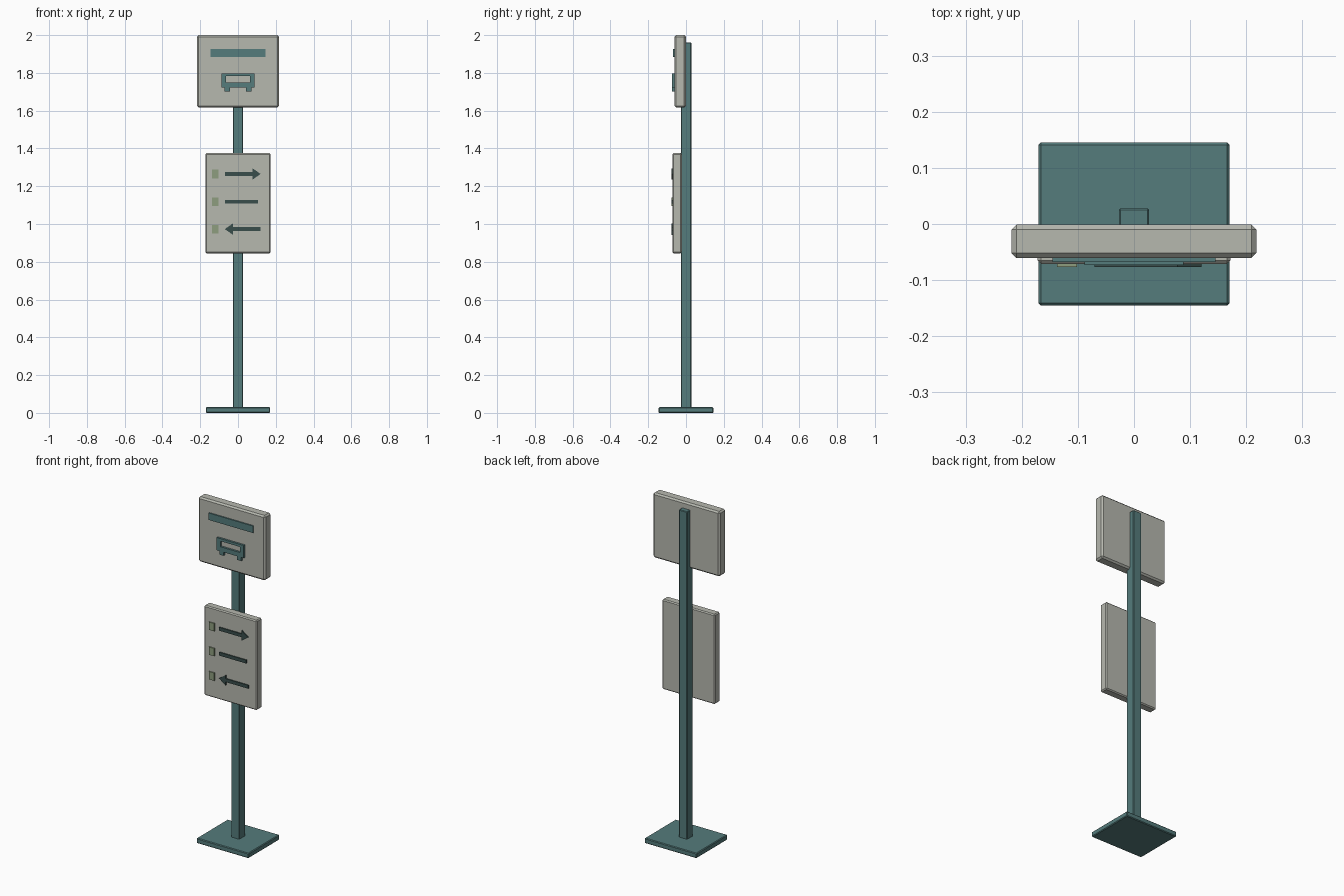
import bpy, bmesh

if "Cube" in bpy.data.objects:
    bpy.data.objects.remove(bpy.data.objects["Cube"])


def material(name, rgb):
    m = bpy.data.materials.new(name)
    m.diffuse_color = (*rgb, 1)
    m.use_nodes = True
    m.node_tree.nodes["Principled BSDF"].inputs["Base Color"].default_value = m.diffuse_color
    return m


TEAL = material("teal_paint", (0.09, 0.20, 0.20))
PALE = material("pale_panel", (0.47, 0.48, 0.43))
DARK = material("dark_marking", (0.04, 0.075, 0.07))
GREEN = material("green_marking", (0.27, 0.34, 0.21))


def finish(bm, name, mat):
    bmesh.ops.recalc_face_normals(bm, faces=bm.faces)
    me = bpy.data.meshes.new(name)
    bm.to_mesh(me)
    bm.free()
    me.materials.append(mat)
    ob = bpy.data.objects.new(name, me)
    bpy.context.collection.objects.link(ob)
    return ob


def box(name, x, y, z, mat, bevel=0.0):
    """Box from (min, max) ranges with an optional flat chamfer."""
    bm = bmesh.new()
    bmesh.ops.create_cube(bm, size=1)
    for v in bm.verts:
        for i, (a, b) in enumerate((x, y, z)):
            v.co[i] = (a + b) / 2 + v.co[i] * (b - a)
    if bevel:
        bmesh.ops.bevel(bm, geom=bm.edges[:], offset=bevel, segments=1,
                        affect='EDGES', profile=0.5)
    return finish(bm, name, mat)


def plate(name, outline, y, mat):
    """Extrude an x/z outline between two y values."""
    bm = bmesh.new()
    face = bm.faces.new([bm.verts.new((px, y[0], pz)) for px, pz in outline])
    ext = bmesh.ops.extrude_face_region(bm, geom=[face], use_keep_orig=True)
    for g in ext["geom"]:
        if isinstance(g, bmesh.types.BMVert):
            g.co.y = y[1]
    return finish(bm, name, mat)


# Stand
box("base_plate", (-.17, .17), (-.145, .145), (0, .03), TEAL, .004)
box("post", (-.027, .027), (-.027, .028), (.02, 1.962), TEAL, .003)

# Sign panels
box("head_sign", (-.218, .218), (-.061, -.001), (1.617, 2.0), PALE, .009)
box("timetable_panel", (-.172, .172), (-.071, -.022), (.845, 1.375), PALE, .006)

# Head sign stripe
box("head_stripe", (-.145, .145), (-.068, -.058), (1.885, 1.926), TEAL)

# Bus pictogram: frame with an open window, plus two wheels
icon_y = (-.073, -.058)
bus = plate("bus_frame", [(-.088, 1.723), (.088, 1.723), (.088, 1.798), (-.088, 1.798)],
            icon_y, TEAL)
cutter = box("window_cutter", (-.064, .064), (-.1, -.03), (1.75, 1.783), TEAL)
cutter.hide_render = True
cutter.hide_set(True)
mod = bus.modifiers.new("window", 'BOOLEAN')
mod.operation, mod.object, mod.solver = 'DIFFERENCE', cutter, 'EXACT'
for s, side in ((-1, "left"), (1, "right")):
    x = sorted((s * .043, s * .071))
    box(f"bus_wheel_{side}", x, icon_y, (1.702, 1.725), TEAL)

# Timetable rows: square marker and direction arrow or bar
mark_y = (-.077, -.068)


def arrow(z, tip, neck, tail):
    return [(tail, z - .01), (neck, z - .01), (neck, z - .03), (tip, z),
            (neck, z + .03), (neck, z + .01), (tail, z + .01)]


for i, z in enumerate((1.265, 1.118, .973)):
    box(f"row_marker_{i}", (-.137, -.102), mark_y, (z - .023, z + .023), GREEN)
plate("arrow_right", arrow(1.265, .12, .077, -.07), mark_y, DARK)
box("row_bar", (-.07, .107), mark_y, (1.108, 1.128), DARK)
plate("arrow_left", arrow(.973, -.07, -.027, .12), mark_y, DARK)
